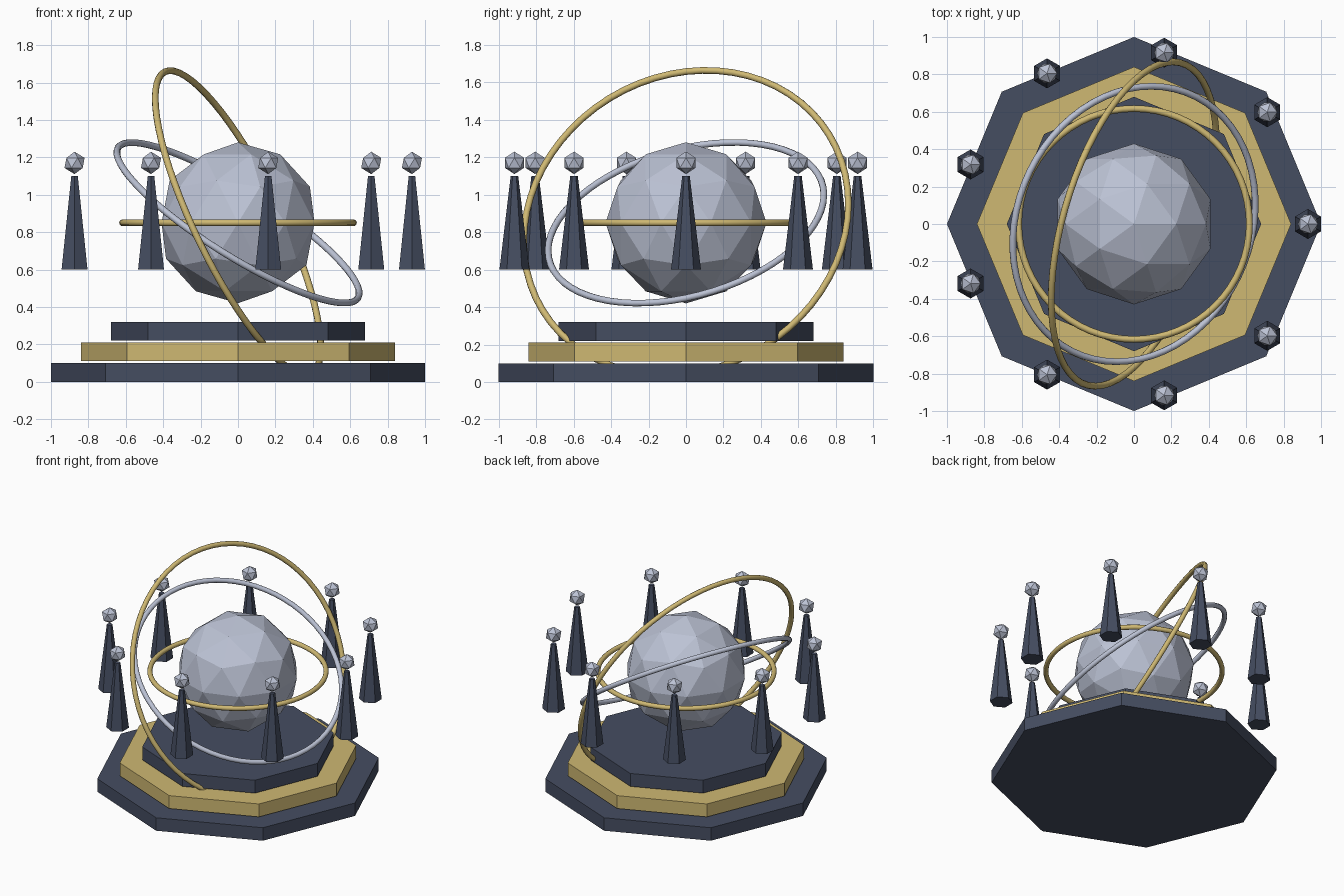
import bpy
from math import cos, sin, tau

if "Cube" in bpy.data.objects:
    bpy.data.objects.remove(bpy.data.objects["Cube"])


def material(name, rgb):
    m = bpy.data.materials.new(name)
    m.diffuse_color = (*rgb, 1)
    m.use_nodes = True
    m.node_tree.nodes["Principled BSDF"].inputs["Base Color"].default_value = m.diffuse_color
    return m


navy = material("navy_stone", (0.06, 0.075, 0.12))
gold = material("gold", (0.62, 0.48, 0.17))
silver = material("silver", (0.50, 0.54, 0.66))


def finish(name, mat):
    ob = bpy.context.object
    ob.name = name
    ob.data.materials.append(mat)
    return ob


# stepped octagonal base
for i, (r, mat) in enumerate([(1.0, navy), (0.84, gold), (0.68, navy)]):
    bpy.ops.mesh.primitive_cylinder_add(
        vertices=8, radius=r, depth=0.1, location=(0, 0, 0.05 + 0.11 * i))
    finish(f"base_tier_{i + 1}", mat)

# faceted central orb
bpy.ops.mesh.primitive_ico_sphere_add(subdivisions=2, radius=0.43, location=(0, 0, 0.85))
finish("orb", silver)

# tilted orbit rings
rings = [(0.617, (0, 0, 0), gold), (0.757, (0.235, 0.56, 0), silver), (0.897, (0.26, 1.12, 0), gold)]
for i, (r, rot, mat) in enumerate(rings):
    bpy.ops.mesh.primitive_torus_add(
        major_radius=r, minor_radius=0.018, major_segments=64, minor_segments=10,
        location=(0, 0, 0.85), rotation=rot)
    finish(f"orbit_ring_{i + 1}", mat)
    bpy.ops.object.shade_smooth()

# floating pylons, each topped with a small gem
for i in range(9):
    x, y = 0.93 * cos(tau * i / 9), 0.93 * sin(tau * i / 9)
    bpy.ops.mesh.primitive_cone_add(
        vertices=6, radius1=0.08, radius2=0.02, depth=0.5, location=(x, y, 0.85))
    finish(f"pylon_{i + 1}", navy)
    bpy.ops.mesh.primitive_ico_sphere_add(subdivisions=1, radius=0.06, location=(x, y, 1.17))
    finish(f"pylon_gem_{i + 1}", silver)
